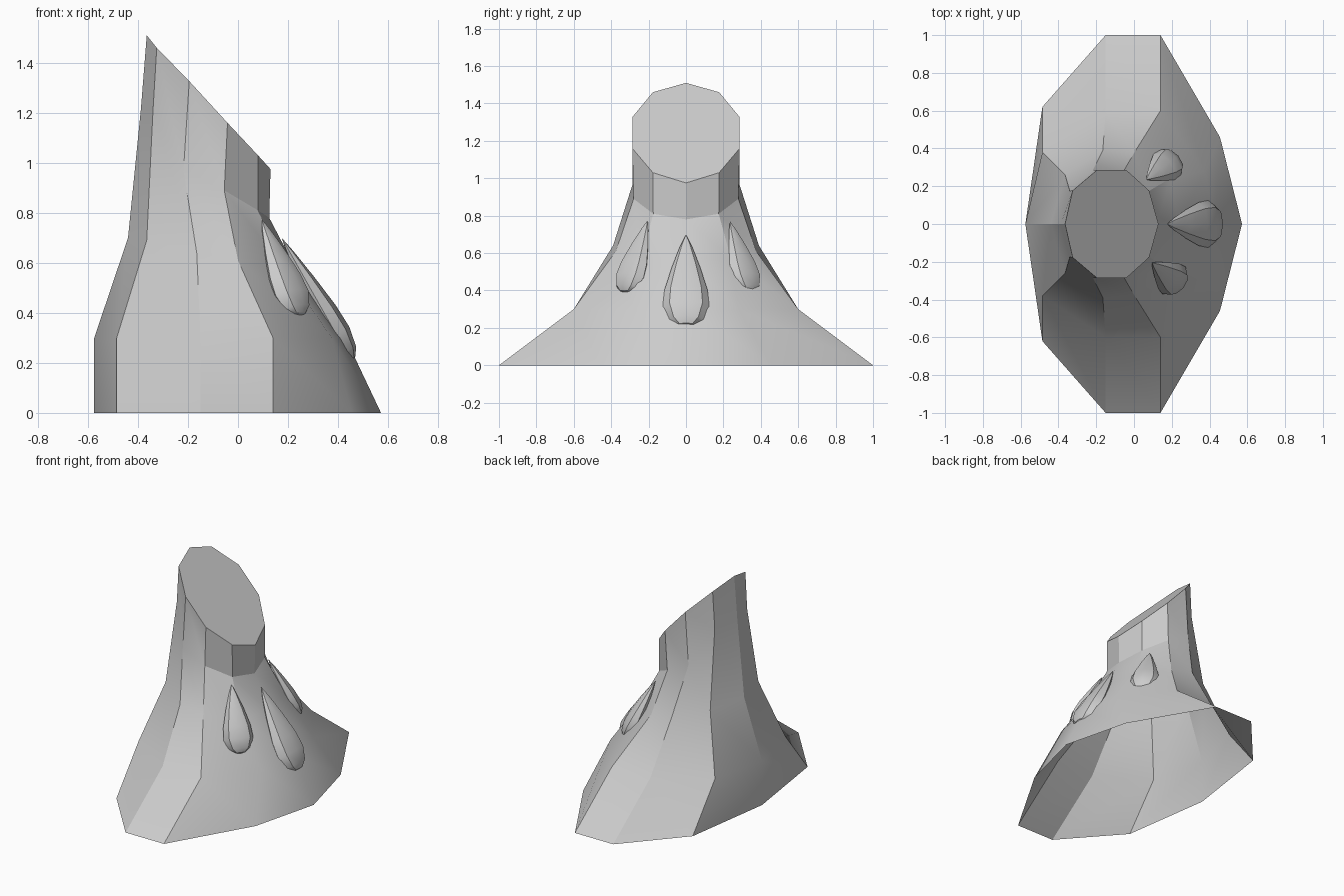
import bpy, bmesh, math
from mathutils import Vector

if "Cube" in bpy.data.objects:
    bpy.data.objects.remove(bpy.data.objects["Cube"])


def finish(name, bm, angle):
    bmesh.ops.recalc_face_normals(bm, faces=bm.faces)
    mesh = bpy.data.meshes.new(name)
    bm.to_mesh(mesh)
    bm.free()
    obj = bpy.data.objects.new(name, mesh)
    bpy.context.collection.objects.link(obj)
    bpy.ops.object.select_all(action='DESELECT')
    obj.select_set(True)
    bpy.context.view_layer.objects.active = obj
    bpy.ops.object.shade_smooth_by_angle(angle=math.radians(angle))
    return obj


def bridge(bm, a, b):
    n = len(a)
    for i in range(n):
        j = (i + 1) % n
        bm.faces.new((a[i], a[j], b[j], b[i]))


# Flared ten-sided stack: half outlines (back to front), mirrored in y, open underneath
half_rings = [
    [(-.575, 0, 0), (-.485, .62, 0), (-.15, 1, 0), (.14, 1, 0), (.455, .46, 0), (.572, 0, 0)],
    [(-.575, 0, .3), (-.485, .38, .3), (-.15, .6, .3), (.14, .6, .3), (.375, .28, .3), (.43, 0, .3)],
    [(-.44, 0, .7), (-.365, .26, .69), (-.165, .39, .64), (0, .375, .61), (.19, .24, .57), (.235, 0, .57)],
    [(-.388, 0, 1.22), (-.34, .175, 1.21), (-.218, .285, .97), (-.055, .28, .89), (.08, .175, .81), (.125, 0, .78)],
    [(-.365, 0, 1.51), (-.325, .177, 1.46), (-.195, .287, 1.327), (-.042, .287, 1.16), (.08, .177, 1.03), (.13, 0, .975)],
]
bm = bmesh.new()
rings = []
for half in half_rings:
    full = half + [(x, -y, z) for x, y, z in reversed(half[1:-1])]
    rings.append([bm.verts.new(p) for p in full])
for a, b in zip(rings, rings[1:]):
    bridge(bm, a, b)
bm.faces.new(rings[-1])
finish("flared_body", bm, 25)


# Flattened teardrops lying on the sloping front
def teardrop(name, tip, bottom, outward, width, depth, sides=8):
    tip, bottom = Vector(tip), Vector(bottom)
    axis = bottom - tip
    d = axis.normalized()
    out = Vector(outward)
    out = (out - d * out.dot(d)).normalized()
    side = d.cross(out)
    bm = bmesh.new()
    first, last = bm.verts.new(tip), bm.verts.new(bottom)
    loops = []
    for t, r in [(.12, .24), (.35, .6), (.6, .92), (.78, 1), (.92, .75), (.98, .4)]:
        c = tip + axis * t
        loops.append([bm.verts.new(c + r * (side * width * math.cos(k * math.tau / sides)
                                            + out * depth * math.sin(k * math.tau / sides)))
                      for k in range(sides)])
    for a, b in zip(loops, loops[1:]):
        bridge(bm, a, b)
    for i in range(sides):
        j = (i + 1) % sides
        bm.faces.new((first, loops[0][j], loops[0][i]))
        bm.faces.new((last, loops[-1][i], loops[-1][j]))
    finish(name, bm, 30)


teardrop("middle_drop", (.175, 0, .70), (.455, 0, .205), (1, 0, .5), .125, .06)
teardrop("back_side_drop", (.065, .235, .77), (.22, .345, .385), (.7, .6, .5), .095, .055)
teardrop("front_side_drop", (.095, -.205, .775), (.245, -.325, .385), (.7, -.6, .5), .095, .055)
